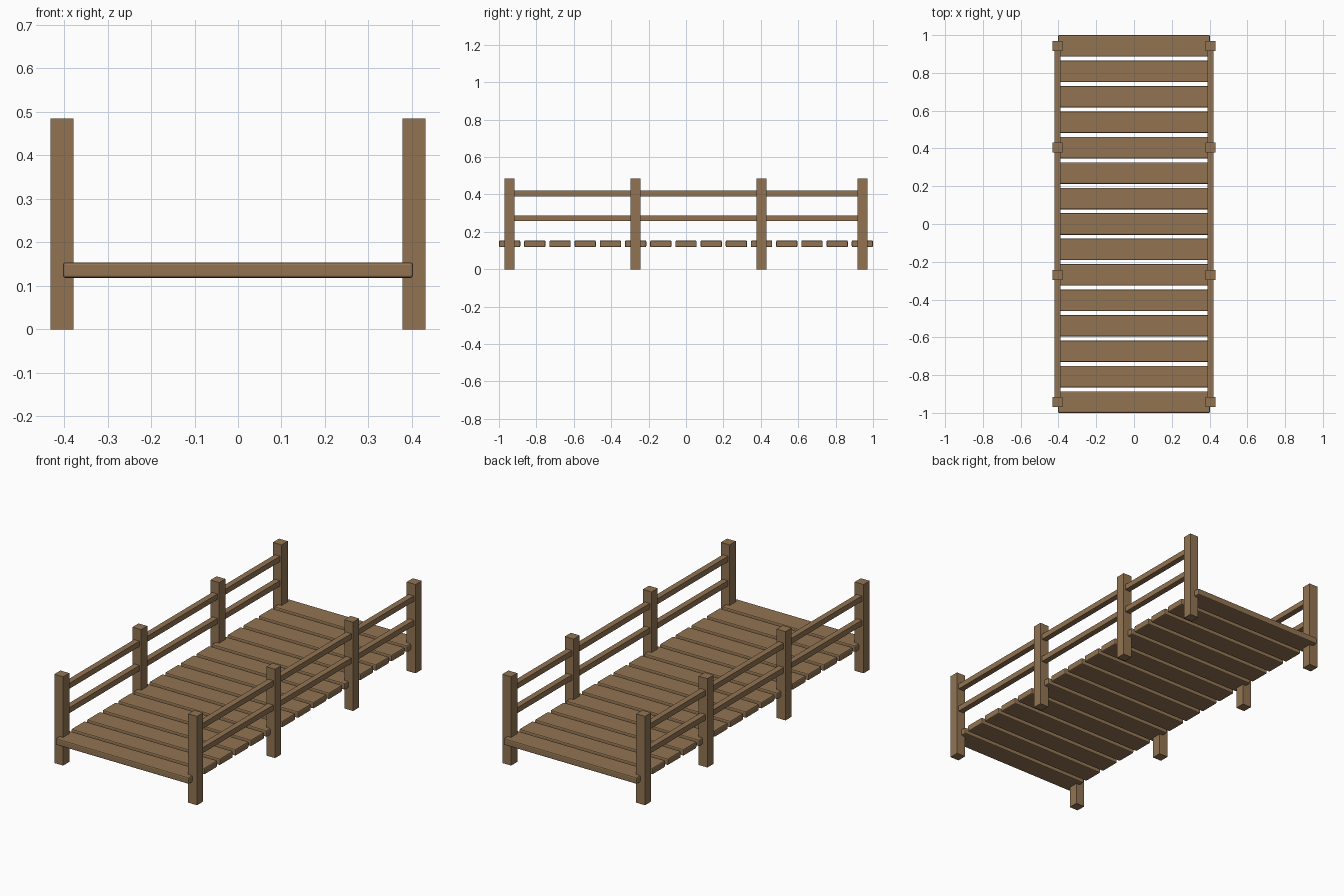
import bpy

if "Cube" in bpy.data.objects:
    bpy.data.objects.remove(bpy.data.objects["Cube"])

# One wood colour for everything
wood = bpy.data.materials.new("brown wood")
wood.diffuse_color = (0.29, 0.175, 0.085, 1)
wood.use_nodes = True
wood.node_tree.nodes["Principled BSDF"].inputs["Base Color"].default_value = wood.diffuse_color


def box(name, centre, size, bevel=0.0):
    bpy.ops.mesh.primitive_cube_add(size=1, location=centre)
    ob = bpy.context.object
    ob.name = name
    ob.scale = size
    bpy.ops.object.transform_apply(location=False, rotation=False, scale=True)
    ob.data.materials.append(wood)
    if bevel:
        mod = ob.modifiers.new("rounded edges", 'BEVEL')
        mod.width = bevel
        mod.segments = 2
    return ob


PLANKS = 15
PITCH = 0.1347
POST_X = 0.4045
HEIGHT = 0.485


def plank_y(i):
    return (i - (PLANKS - 1) / 2) * PITCH


# Deck planks with softened edges
for i in range(PLANKS):
    box(f"deck_plank_{i + 1}", (0, plank_y(i), 0.136), (0.805, 0.114, 0.036), 0.006)

# Posts and two rails on each side
for side, s in (("left", -1), ("right", 1)):
    for n, i in enumerate((0, 5, 10, 14)):
        box(f"{side}_post_{n + 1}", (s * POST_X, plank_y(i), HEIGHT / 2),
            (0.053, 0.053, HEIGHT))
    for level, z in (("lower", 0.272), ("upper", 0.405)):
        box(f"{side}_{level}_rail", (s * POST_X, 0, z),
            (0.032, 2 * plank_y(14), 0.03))
